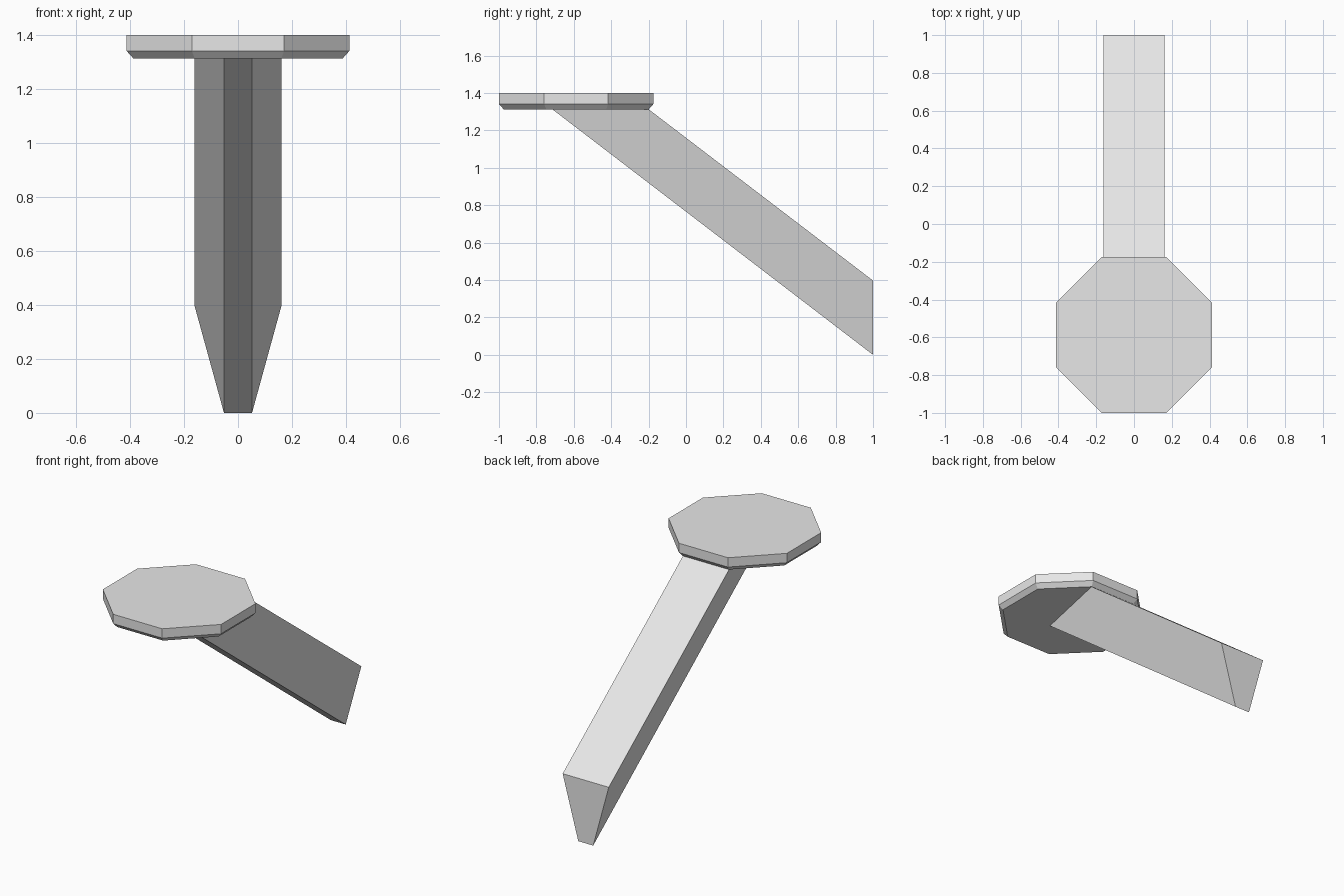
import bpy
import math

cube = bpy.data.objects.get("Cube")
if cube:
    bpy.data.objects.remove(cube, do_unlink=True)

# One plain grey for everything
grey = bpy.data.materials.new("light grey")
grey.use_nodes = True
colour = (0.8, 0.8, 0.8, 1.0)
grey.diffuse_color = colour
grey.node_tree.nodes["Principled BSDF"].inputs["Base Color"].default_value = colour

SIDES = 8
PLATE_Y = -0.587
UNDERSIDE = 1.313


def loft(name, rings):
    """Join equal-length rings of points with quads and cap both ends."""
    n = len(rings[0])
    verts = [p for ring in rings for p in ring]
    faces = [tuple(reversed(range(n))), tuple(range(len(verts) - n, len(verts)))]
    for r in range(len(rings) - 1):
        for i in range(n):
            j = (i + 1) % n
            faces.append((r * n + i, r * n + j, (r + 1) * n + j, (r + 1) * n + i))
    mesh = bpy.data.meshes.new(name)
    mesh.from_pydata(verts, [], faces)
    mesh.materials.append(grey)
    obj = bpy.data.objects.new(name, mesh)
    bpy.context.collection.objects.link(obj)
    return obj


def octagon(apothem, z):
    radius = apothem / math.cos(math.pi / SIDES)
    angles = [(i + 0.5) * math.tau / SIDES for i in range(SIDES)]
    return [(radius * math.cos(a), PLATE_Y + radius * math.sin(a), z) for a in angles]


# Octagonal plate with a chamfered lower rim
loft("octagonal_plate", [octagon(0.388, UNDERSIDE), octagon(0.413, 1.341), octagon(0.413, 1.4)])


# Slanted brace with a wedge-shaped section: vertical foot end, level head end
def section(bottom, top):
    (by, bz), (ty, tz) = bottom, top
    return [(-0.052, by, bz), (-0.161, ty, tz), (0.161, ty, tz), (0.052, by, bz)]


foot = section((1.0, 0.0), (1.0, 0.397))
head = section((-0.715, UNDERSIDE), (-0.2, UNDERSIDE))
loft("slanted_brace", [foot, head])
